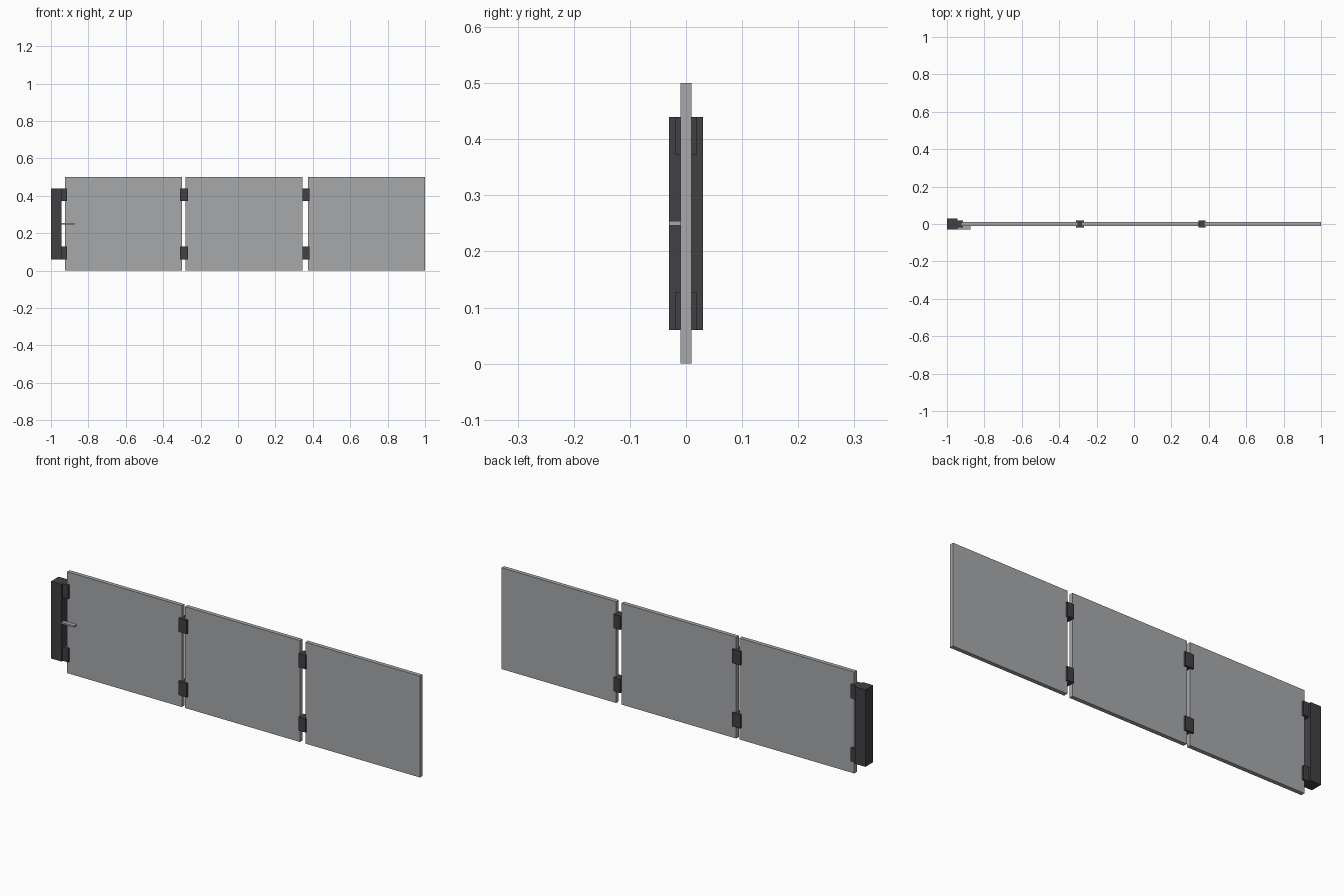
import bpy
import bmesh
from mathutils import Vector

cube = bpy.data.objects.get("Cube")
if cube:
    bpy.data.objects.remove(cube, do_unlink=True)


def make_material(name, rgb):
    mat = bpy.data.materials.new(name)
    mat.use_nodes = True
    colour = (*rgb, 1.0)
    mat.diffuse_color = colour
    mat.node_tree.nodes["Principled BSDF"].inputs["Base Color"].default_value = colour
    return mat


panel_grey = make_material("panel_grey", (0.38, 0.395, 0.41))
charcoal = make_material("charcoal", (0.053, 0.053, 0.058))


def box(name, xs, ys, zs, mat):
    """Flat-faced box given its extent along each axis."""
    low, high = (Vector(corner) for corner in zip(xs, ys, zs))
    bm = bmesh.new()
    bmesh.ops.create_cube(bm, size=1)
    bmesh.ops.scale(bm, vec=high - low, verts=bm.verts)
    mesh = bpy.data.meshes.new(name)
    bm.to_mesh(mesh)
    bm.free()
    mesh.materials.append(mat)
    obj = bpy.data.objects.new(name, mesh)
    obj.location = (low + high) / 2
    bpy.context.collection.objects.link(obj)
    return obj


# Three thin panels in a row
panels = {"right": (-0.925, -0.299), "middle": (-0.281, 0.345), "left": (0.374, 1.0)}
for side, xs in panels.items():
    box(f"{side}_panel", xs, (-0.01, 0.01), (0, 0.5), panel_grey)

# Hinge blocks wrapping the panel edges, one upper and one lower at each joint
joints = {"post": (-0.943, -0.913), "right": (-0.311, -0.266), "left": (0.345, 0.382)}
for joint, xs in joints.items():
    for level, zs in (("lower", (0.06, 0.128)), ("upper", (0.372, 0.44))):
        box(f"{joint}_{level}_hinge", xs, (-0.02, 0.02), zs, charcoal)

# Mounting post and the small lever beside it
box("mounting_post", (-1.0, -0.943), (-0.03, 0.03), (0.06, 0.44), charcoal)
box("lever", (-0.943, -0.875), (-0.03, -0.01), (0.246, 0.254), panel_grey)
